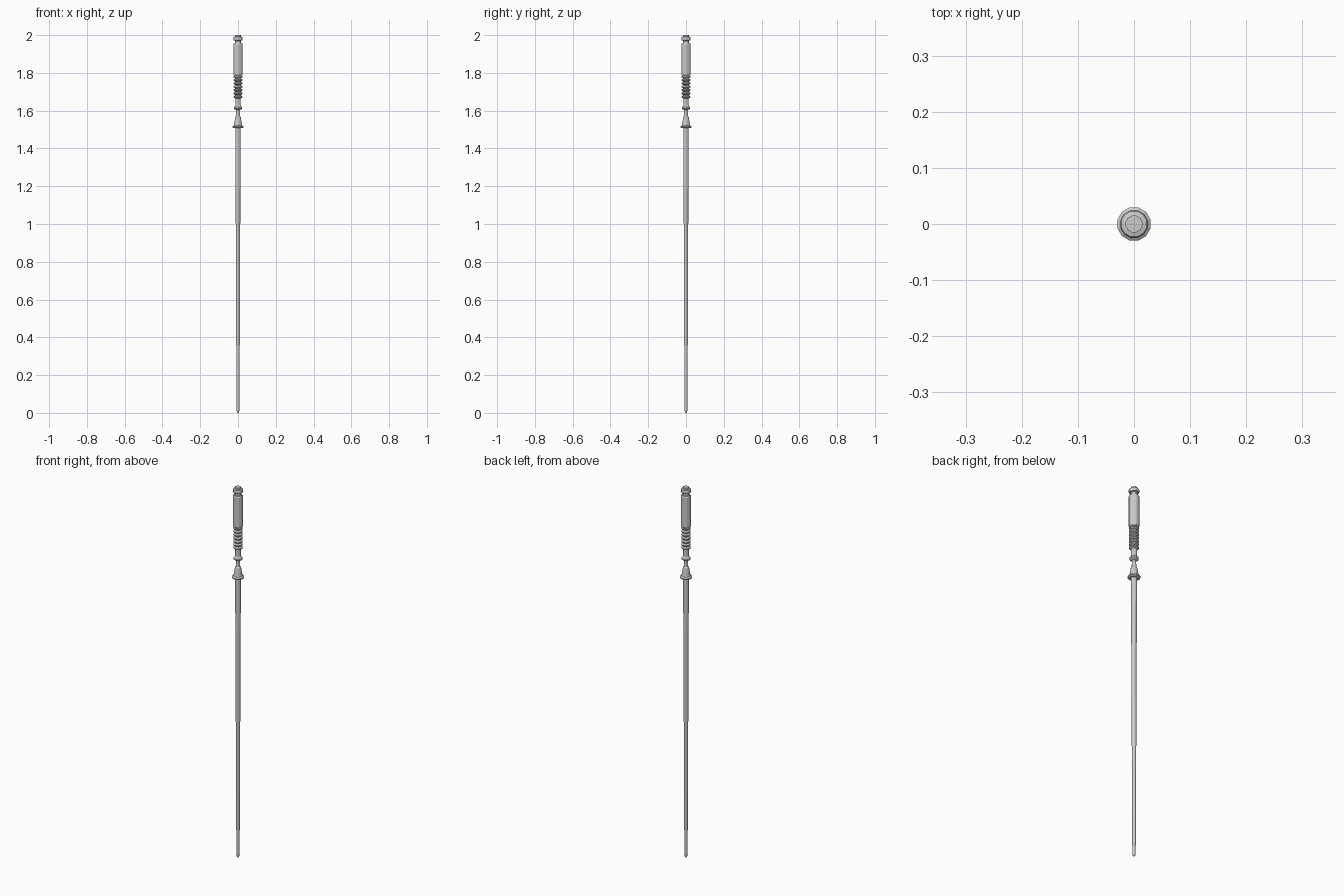
import bpy, bmesh, math

if "Cube" in bpy.data.objects:
    bpy.data.objects.remove(bpy.data.objects["Cube"])

SIDES = 12

def lathe(name, profile, sides=SIDES):
    """Revolve (radius, height) pairs around z and cap both ends."""
    bm = bmesh.new()
    rings = []
    for r, z in profile:
        rings.append([bm.verts.new((r * math.cos(math.tau * (i + .5) / sides),
                                    r * math.sin(math.tau * (i + .5) / sides), z))
                      for i in range(sides)])
    for a, b in zip(rings, rings[1:]):
        for i in range(sides):
            j = (i + 1) % sides
            bm.faces.new((a[i], a[j], b[j], b[i]))
    bm.faces.new(rings[0][::-1])
    bm.faces.new(rings[-1])
    me = bpy.data.meshes.new(name)
    bm.to_mesh(me)
    bm.free()
    ob = bpy.data.objects.new(name, me)
    bpy.context.collection.objects.link(ob)
    return ob

# long tapering shaft with a rounded tip
lathe("shaft", [(.003, 0), (.006, .004), (.008, .015), (.0085, .1), (.0145, 1.515)])

# flared guard and bell
lathe("guard", [(.026, 1.508), (.0305, 1.511), (.0305, 1.517), (.023, 1.522),
                (.021, 1.53), (.015, 1.566), (.011, 1.572), (.010, 1.605)])

# collar ring and the neck above it
lathe("collar", [(.010, 1.603), (.017, 1.606), (.022, 1.611), (.022, 1.619),
                 (.016, 1.625), (.014, 1.63), (.014, 1.665)])

# ribbed section
ribs, step, z0 = 7, .0178, 1.665
profile = []
for k in range(ribs):
    z = z0 + k * step
    profile += [(.016, z), (.0235, z + .005), (.0235, z + .011), (.016, z + .016)]
lathe("ribbed_neck", profile)

# plain grip with bevelled ends
lathe("grip", [(.022, 1.786), (.0255, 1.792), (.0255, 1.951), (.022, 1.957)])

# pommel: core stud with a surrounding ring
lathe("pommel_core", [(.0155, 1.955), (.0155, 2.0)])
lathe("pommel_ring", [(.0155, 1.970), (.0235, 1.972), (.0255, 1.976),
                      (.0255, 1.986), (.0235, 1.990), (.0155, 1.992)])
